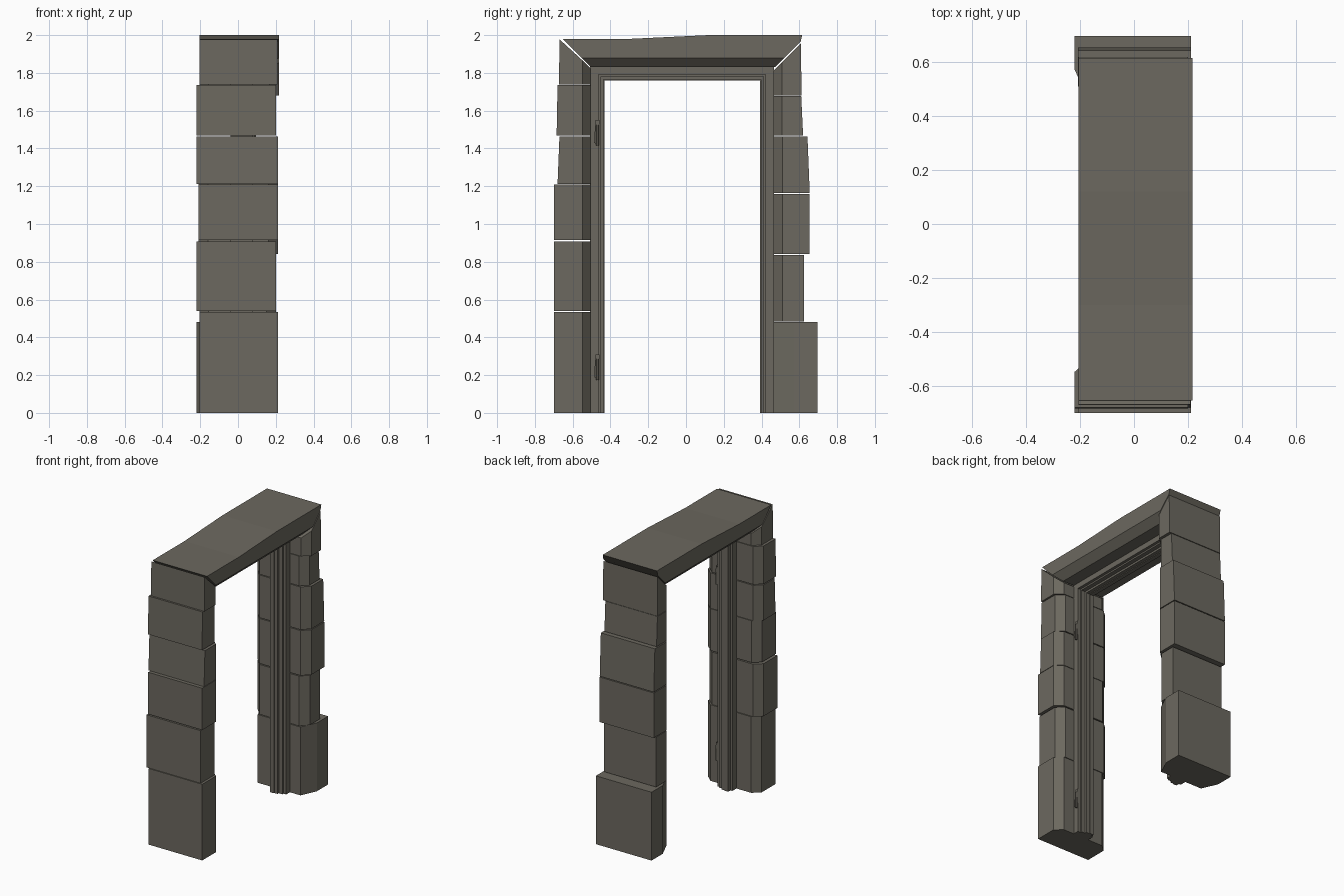
import bpy, bmesh

if "Cube" in bpy.data.objects:
    bpy.data.objects.remove(bpy.data.objects["Cube"])

mat = bpy.data.materials.new("grey_brown_stone")
mat.diffuse_color = (0.15, 0.14, 0.115, 1)
mat.use_nodes = True
mat.node_tree.nodes["Principled BSDF"].inputs["Base Color"].default_value = mat.diffuse_color


def loft(name, rings):
    """Join a list of equal-length point rings into a capped solid."""
    bm = bmesh.new()
    vs = [[bm.verts.new(p) for p in r] for r in rings]
    n = len(rings[0])
    for a, b in zip(vs, vs[1:]):
        for i in range(n):
            j = (i + 1) % n
            bm.faces.new((a[i], a[j], b[j], b[i]))
    bm.faces.new(vs[0][::-1])
    bm.faces.new(vs[-1])
    bmesh.ops.recalc_face_normals(bm, faces=bm.faces)
    me = bpy.data.meshes.new(name)
    bm.to_mesh(me)
    bm.free()
    me.materials.append(mat)
    ob = bpy.data.objects.new(name, me)
    bpy.context.collection.objects.link(ob)
    return ob


def stone(name, s, inner, z0, z1, out0, out1, x0, x1, cut=0.05, mitre=None):
    """Jamb stone on side s (-1/+1); inner corners chamfered, top may be mitred."""
    def ring(out):
        return [(x0, out), (x0, inner + cut), (x0 + 0.05, inner),
                (x1 - 0.05, inner), (x1, inner + cut), (x1, out)]
    bottom = [(x, s * y, z0) for x, y in ring(out0)]
    top = [(x, s * y, min(z1, mitre + y) if mitre else z1) for x, y in ring(out1)]
    loft(name, [bottom, top])


# left jamb: z0, z1, outer bottom, outer top, x0, x1
left = [(0, .535, .70, .70, -.205, .212), (.539, .908, .70, .70, -.22, .20),
        (.916, 1.21, .70, .70, -.208, .212), (1.213, 1.462, .68, .67, -.22, .212),
        (1.468, 1.735, .685, .68, -.22, .20), (1.738, 1.978, .672, .67, -.205, .21)]
for i, (a, b, c, d, e, f) in enumerate(left):
    stone(f"left_jamb_stone_{i+1}", -1, .503, a, b, c, d, e, f, .045,
          1.318 if i == 5 else None)

# right jamb
right = [(0, .48, .697, .697, -.22, .212, .11), (.485, .835, .625, .625, -.205, .20, .05),
         (.842, 1.158, .655, .655, -.208, .212, .05), (1.164, 1.464, .655, .643, -.208, .212, .05),
         (1.469, 1.678, .62, .61, -.205, .20, .045), (1.681, 1.955, .612, .608, -.205, .217, .045)]
for i, (a, b, c, d, e, f, g) in enumerate(right):
    stone(f"right_jamb_stone_{i+1}", 1, .462, a, b, c, d, e, f, g,
          1.348 if i == 5 else None)


# lintel with mitred ends, chamfered lower edges and a sloping top
def lintel_ring(top, ypos):
    pts = [(-.205, top), (-.205, 1.965), (-.205, 1.88), (-.155, 1.83),
           (.167, 1.83), (.217, 1.88), (.217, 1.965), (.217, top)]
    return [(x, ypos(z), z) for x, z in pts]


loft("lintel", [lintel_ring(1.98, lambda z: 1.326 - z),
                lintel_ring(1.98, lambda z: -.3),
                lintel_ring(2.0, lambda z: .12),
                lintel_ring(2.0, lambda z: min(.615, z - 1.358))])

# door frame: stepped moulding (inset, x) swept up, across and down
prof = [(0, .08), (.045, .08), (.045, .06), (.056, .06), (.056, .03), (.07, .03),
        (.07, .005), (.075, .005), (.075, -.025), (.05, -.025), (.05, -.04), (0, -.04)]
L, R, T = -.507, .466, 1.836
loft("door_frame", [[(x, L + d, 0) for d, x in prof],
                    [(x, L + d, T - d) for d, x in prof],
                    [(x, R - d, T - d) for d, x in prof],
                    [(x, R - d, 0) for d, x in prof]])

# hinges on the left side of the frame: tapered leaf and a short pin
for i, z in enumerate((.17, 1.41)):
    leaf = [(-.488, z + .02), (-.465, z + .01), (-.458, z + .14), (-.478, z + .14)]
    loft(f"hinge_leaf_{i+1}", [[(x, y, h) for y, h in leaf] for x in (.078, .088)])
    bpy.ops.mesh.primitive_cylinder_add(vertices=6, radius=.008, depth=.11,
                                        location=(.088, -.468, z + .06))
    pin = bpy.context.object
    pin.name = f"hinge_pin_{i+1}"
    pin.data.materials.append(mat)
